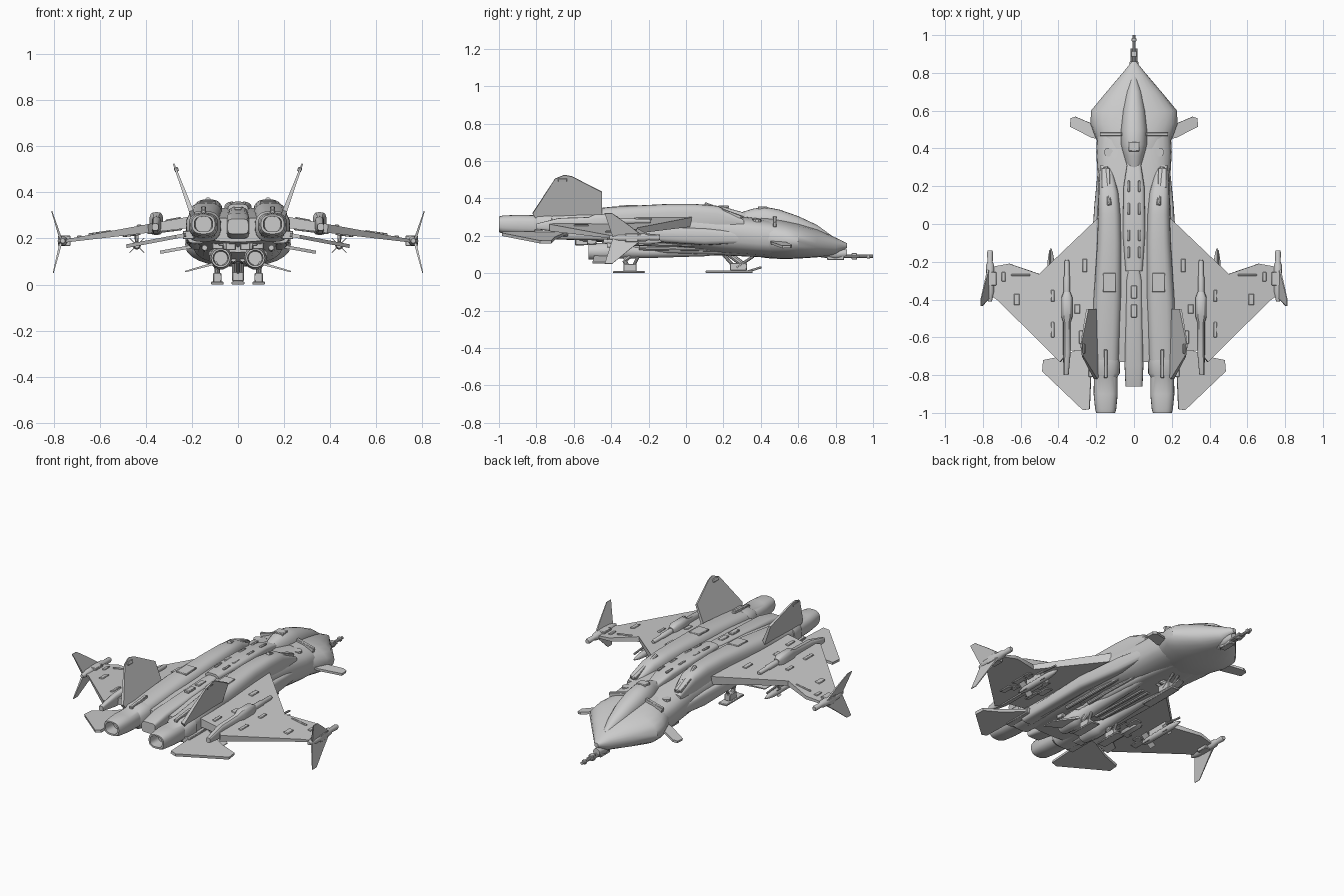
import bpy, bmesh, random
from math import sin, cos, pi, copysign, atan, radians
from mathutils import Vector, Matrix
from mathutils.geometry import normal
random.seed(4)

def make(name, bm, mirror=False, bevel=0):
    bmesh.ops.recalc_face_normals(bm, faces=bm.faces[:])
    me = bpy.data.meshes.new(name)
    bm.to_mesh(me)
    bm.free()
    ob = bpy.data.objects.new(name, me)
    bpy.context.collection.objects.link(ob)
    if bevel:
        b = ob.modifiers.new("bevel", 'BEVEL')
        b.width, b.segments = bevel, 1
    if mirror:
        ob.modifiers.new("mirror", 'MIRROR').use_mirror_merge = False

def loft(name, secs, p=0.7, n=24, mirror=False):
    """Skin along y; each section is (y, centre x, half width, bottom z, mid z, top z)."""
    bm = bmesh.new()
    rings = []
    for y, cx, hw, zb, zm, zt in secs:
        ring = []
        for i in range(n):
            c, s = cos(2 * pi * i / n), sin(2 * pi * i / n)
            h = zt - zm if s > 0 else zm - zb
            ring.append(bm.verts.new((cx + hw * copysign(abs(c) ** p, c), y, zm + h * copysign(abs(s) ** p, s))))
        rings.append(ring)
    for a, b in zip(rings, rings[1:]):
        for i in range(n):
            bm.faces.new((a[i], a[(i + 1) % n], b[(i + 1) % n], b[i]))
    bm.faces.new(rings[0])
    bm.faces.new(rings[-1])
    make(name, bm, mirror)

def turned(name, x, z, prof, n=14, mirror=True):
    """Round body along y from (y, radius) pairs."""
    loft(name, [(y, x, r, z - r, z, z + r) for y, r in prof], 1, n, mirror)

def plate(name, pts):
    """Mirrored flat panel from outline points (x, y, z, thickness)."""
    bm = bmesh.new()
    vs = [Vector(p[:3]) for p in pts]
    nv = normal(vs)
    a = [bm.verts.new(v + nv * p[3] / 2) for v, p in zip(vs, pts)]
    b = [bm.verts.new(v - nv * p[3] / 2) for v, p in zip(vs, pts)]
    bm.faces.new(a)
    bm.faces.new(b[::-1])
    for i in range(len(a)):
        j = (i + 1) % len(a)
        bm.faces.new((a[i], b[i], b[j], a[j]))
    make(name, bm, True)

def box(name, c, s, mirror=True, ry=0, rx=0, bevel=0.003):
    bm = bmesh.new()
    m = Matrix.Translation(c) @ Matrix.Rotation(ry, 4, 'Y') @ Matrix.Rotation(rx, 4, 'X')
    bmesh.ops.create_cube(bm, size=1, matrix=m @ Matrix.Diagonal((*s, 1)))
    make(name, bm, mirror, bevel)

def rod(name, a, b, r, mirror=True):
    a, b = Vector(a), Vector(b)
    bm = bmesh.new()
    m = Matrix.Translation((a + b) / 2) @ (b - a).to_track_quat('Z', 'Y').to_matrix().to_4x4()
    bmesh.ops.create_cone(bm, cap_ends=True, segments=10, radius1=r, radius2=r, depth=(b - a).length, matrix=m)
    make(name, bm, mirror)

# Fuselage, head and canopy
loft("fuselage", [(.48, 0, .195, .085, .19, .28), (.38, 0, .2, .09, .2, .295), (.2, 0, .19, .10, .22, .315),
                  (.05, 0, .195, .12, .23, .33), (-.1, 0, .205, .14, .24, .335), (-.5, 0, .2, .17, .25, .315),
                  (-.73, 0, .17, .185, .25, .29)])
loft("head", [(.86, 0, .012, .135, .147, .16), (.80, 0, .06, .098, .15, .19), (.70, 0, .145, .085, .16, .235),
              (.60, 0, .228, .078, .17, .265), (.53, 0, .23, .076, .175, .28), (.46, 0, .205, .078, .18, .295),
              (.40, 0, .18, .085, .19, .30)], 0.9)
loft("canopy", [(.78, 0, .015, .17, .18, .20), (.70, 0, .042, .17, .2, .258), (.60, 0, .06, .2, .24, .305),
                (.50, 0, .07, .2, .26, .34), (.42, 0, .07, .2, .27, .355), (.36, 0, .055, .2, .27, .345),
                (.26, 0, .03, .2, .27, .315)], 0.9)
loft("spine", [(.36, 0, .03, .27, .29, .31), (.2, 0, .055, .28, .32, .355), (-.05, 0, .06, .28, .32, .36),
               (-.25, 0, .045, .27, .31, .35)], 0.5)
loft("tail_beam", [(-.2, 0, .025, .2, .26, .34), (-.3, 0, .045, .19, .26, .335), (-.75, 0, .05, .2, .255, .31),
                   (-.86, 0, .045, .22, .25, .285)], 0.4)
box("canopy_rear_frame", (0, .41, .342), (.06, .05, .03), False)
box("collar_panel", (.12, .475, .275), (.12, .02, .03), ry=.25)
turned("nose_sensor", 0, .105, [(.72, .02), (.8, .032), (.86, .022)], mirror=False)
for y in (.2, .08, -.06, -.15):
    box("spine_panel", (.028, y, .355), (.014, .06, .012))
for y in (-.36, -.46):
    box("beam_slot_cover", (0, y, .33), (.03, .07, .014), False)

# Nose gun
rod("nose_gun_barrel", (0, .82, .09), (0, 1.0, .09), .009, False)
rod("nose_gun_twin_barrel", (.013, .80, .088), (.013, .93, .088), .006)
box("nose_gun_mount", (0, .80, .09), (.04, .09, .04), False)
box("nose_gun_muzzle", (0, .90, .09), (.03, .03, .034), False)
box("nose_gun_tip", (0, .975, .09), (.024, .02, .022), False)

# Engine nacelles, nozzles and intake rails
loft("engine_nacelle", [(.31, .15, .03, .25, .27, .285), (.17, .135, .052, .22, .29, .36),
                        (.05, .13, .06, .2, .29, .37), (-.1, .13, .065, .2, .29, .37),
                        (-.4, .14, .075, .19, .27, .355), (-.73, .15, .072, .185, .255, .318)], 0.65, mirror=True)
loft("engine_nozzle", [(-.70, .15, .06, .2, .26, .30), (-.72, .15, .077, .185, .255, .32),
                       (-.79, .15, .075, .185, .255, .32), (-.81, .15, .062, .2, .255, .31),
                       (-.90, .15, .064, .205, .258, .312), (-.98, .15, .056, .212, .26, .308),
                       (-1.0, .15, .05, .22, .262, .303), (-1.0, .15, .04, .23, .262, .295),
                       (-.93, .15, .035, .23, .262, .295)], 0.75, mirror=True)
box("nozzle_fairing", (.15, -.74, .322), (.02, .15, .02), rx=.1)
rod("intake_rail", (.15, .30, .295), (.13, .10, .368), .012)
box("intake_scoop", (.15, .24, .31), (.045, .11, .035), rx=-.35)
rod("round_vent", (.135, .38, .26), (.135, .38, .287), .024)
box("engine_hatch", (.13, -.31, .358), (.07, .10, .012), rx=.04)
loft("side_fairing", [(.30, .165, .025, .16, .19, .22), (.1, .18, .03, .15, .2, .24),
                      (-.2, .19, .04, .17, .21, .25), (-.7, .18, .04, .18, .21, .24)], .6, 16, True)

# Main wings: height and thickness depend only on span
def wz(x): return .272 - .15 * (x - .2)
def wt(x): return .05 - .066 * (x - .2)
def on_wing(name, x, y, sx, sy, side=1):
    box(name, (x, y, wz(x) + side * wt(x) / 2), (sx, sy, .012), ry=atan(.15))

wing = [(.10, .10), (.2, .02), (.50, -.265), (.66, -.21), (.77, -.23), (.77, -.37), (.72, -.405),
        (.39, -.73), (.34, -.67), (.10, -.67)]
plate("wing", [(x, y, wz(x), wt(x)) for x, y in wing])
for x, y, sx, sy in [(.26, -.22, .025, .07), (.43, -.38, .02, .06), (.60, -.27, .1, .012), (.69, -.28, .02, .05),
                     (.28, -.60, .02, .07), (.43, -.56, .02, .08), (.62, -.40, .03, .06), (.30, -.45, .03, .05)]:
    on_wing("wing_access_panel", x, y, sx, sy)
for _ in range(10):
    on_wing("underwing_panel", random.uniform(.25, .5), random.uniform(-.55, -.3),
            random.uniform(.02, .05), random.uniform(.03, .1), -1)
rod("flap_hinge", (.69, -.41, wz(.69)), (.41, -.68, wz(.41)), .009)

# Wing cannons
loft("wing_cannon", [(-.36, .355, .018, .23, .27, .3), (-.39, .355, .03, .215, .265, .315),
                     (-.49, .355, .03, .215, .265, .315), (-.52, .355, .02, .22, .26, .3),
                     (-.68, .355, .02, .22, .26, .295), (-.80, .36, .014, .235, .25, .265)], .6, 16, True)
turned("cannon_barrel", .355, .278, [(-.19, .009), (-.2, .013), (-.27, .013), (-.28, .017), (-.38, .017)])

# Underwing missiles with cross fins
turned("missile", .44, .17, [(-.13, .004), (-.16, .012), (-.2, .018), (-.40, .018), (-.44, .012)])
box("missile_pylon", (.44, -.32, .21), (.014, .14, .06))
for a in (pi / 4, -pi / 4):
    box("missile_fins", (.44, -.40, .17), (.09, .045, .004), ry=a, bevel=0)
    box("missile_canards", (.44, -.24, .17), (.06, .03, .004), ry=a, bevel=0)
rod("wing_antenna", (.445, -.14, .20), (.445, -.30, .215), .006)

# Wing tip pods and fins
turned("wingtip_pod", .762, .19, [(-.14, .012), (-.15, .016), (-.2, .014), (-.22, .022), (-.36, .022), (-.41, .01)])
box("wingtip_clamp", (.755, -.29, .19), (.055, .07, .045))
for name, xm, zm, xt, zt in [("wingtip_upper_fin", .79, .26, .81, .32), ("wingtip_lower_fin", .786, .12, .803, .05)]:
    plate(name, [(.768, -.22, .19, .012), (xm, -.31, zm, .006), (xt, -.395, zt, .004), (xt, -.435, zt, .004),
                 (.768, -.39, .19, .012)])

# Canted tail fins
fin = [(-.45, .29), (-.45, .435), (-.61, .517), (-.65, .525), (-.70, .505), (-.82, .32), (-.80, .29)]
plate("tail_fin", [(.2 + .37 * (z - .31), y, z, .022 - .065 * (z - .29)) for y, z in fin])
box("fin_tip_light", (.268, -.66, .50), (.018, .05, .02), ry=.35)

# Rear stabilisers, canards, ventral fins
stab = [(.22, -.63), (.38, -.70), (.48, -.72), (.485, -.78), (.27, -.985), (.235, -.98)]
plate("rear_stabiliser", [(x, y, .215 - .19 * (x - .23), .016) for x, y in stab])
box("stabiliser_root", (.215, -.72, .215), (.05, .18, .035))
canard = [(.17, .54), (.22, .53), (.31, .568), (.335, .56), (.338, .515), (.22, .455), (.17, .45)]
plate("canard", [(x, y, .165 - .18 * (x - .2), .014) for x, y in canard])
plate("ventral_fin", [(.09, -.34, .095, .012), (.23, -.43, .056, .006), (.23, -.50, .056, .006), (.09, -.49, .095, .012)])

# Belly body with lower thrusters, pipes and equipment
loft("belly_body", [(.42, 0, .09, .085, .12, .2), (.2, 0, .115, .095, .13, .2), (-.1, 0, .12, .1, .14, .22),
                    (-.3, 0, .10, .11, .16, .24), (-.42, 0, .07, .14, .18, .24)], .5)
turned("lower_thruster", .075, .115, [(.22, .012), (.1, .025), (-.2, .035), (-.36, .038), (-.38, .05), (-.44, .05),
                                      (-.52, .042), (-.52, .034), (-.46, .03)])
box("thruster_mount", (.075, -.38, .155), (.04, .14, .05))
for x, z, a, b in [(.115, .125, .35, -.25), (.145, .15, .2, -.4), (.02, .10, .1, -.3), (.17, .18, -.05, -.6)]:
    rod("belly_pipe", (x, a, z), (x, b, z + .01), .012)
for _ in range(14):
    box("belly_unit", (random.uniform(.03, .16), random.uniform(-.6, .1), random.uniform(.17, .195)),
        (random.uniform(.02, .05), random.uniform(.03, .09), .05))

# Rear landing legs
rod("rear_leg_upper", (.085, -.24, .14), (.09, -.33, .07), .014)
rod("rear_leg_lower", (.09, -.33, .07), (.09, -.30, .01), .012)
rod("rear_leg_piston", (.09, -.25, .10), (.09, -.29, .02), .008)
box("rear_ankle", (.09, -.30, .03), (.036, .07, .04))
box("rear_foot", (.09, -.305, .006), (.056, .17, .012))

# Front landing leg
rod("front_leg_upper", (0, .22, .11), (0, .30, .05), .015, False)
rod("front_leg_brace", (.018, .36, .09), (.018, .27, .03), .008)
rod("front_leg_piston", (0, .20, .10), (0, .27, .02), .009, False)
box("front_ankle", (0, .28, .035), (.05, .09, .04), False)
box("front_foot", (0, .23, .007), (.056, .25, .014), False)
box("front_toe", (0, .365, .02), (.045, .08, .012), False, rx=.3)

# Smooth shading with sharp edges kept
bpy.ops.object.select_all(action='SELECT')
bpy.context.view_layer.objects.active = bpy.context.selected_objects[0]
bpy.ops.object.shade_smooth_by_angle(angle=radians(32))
